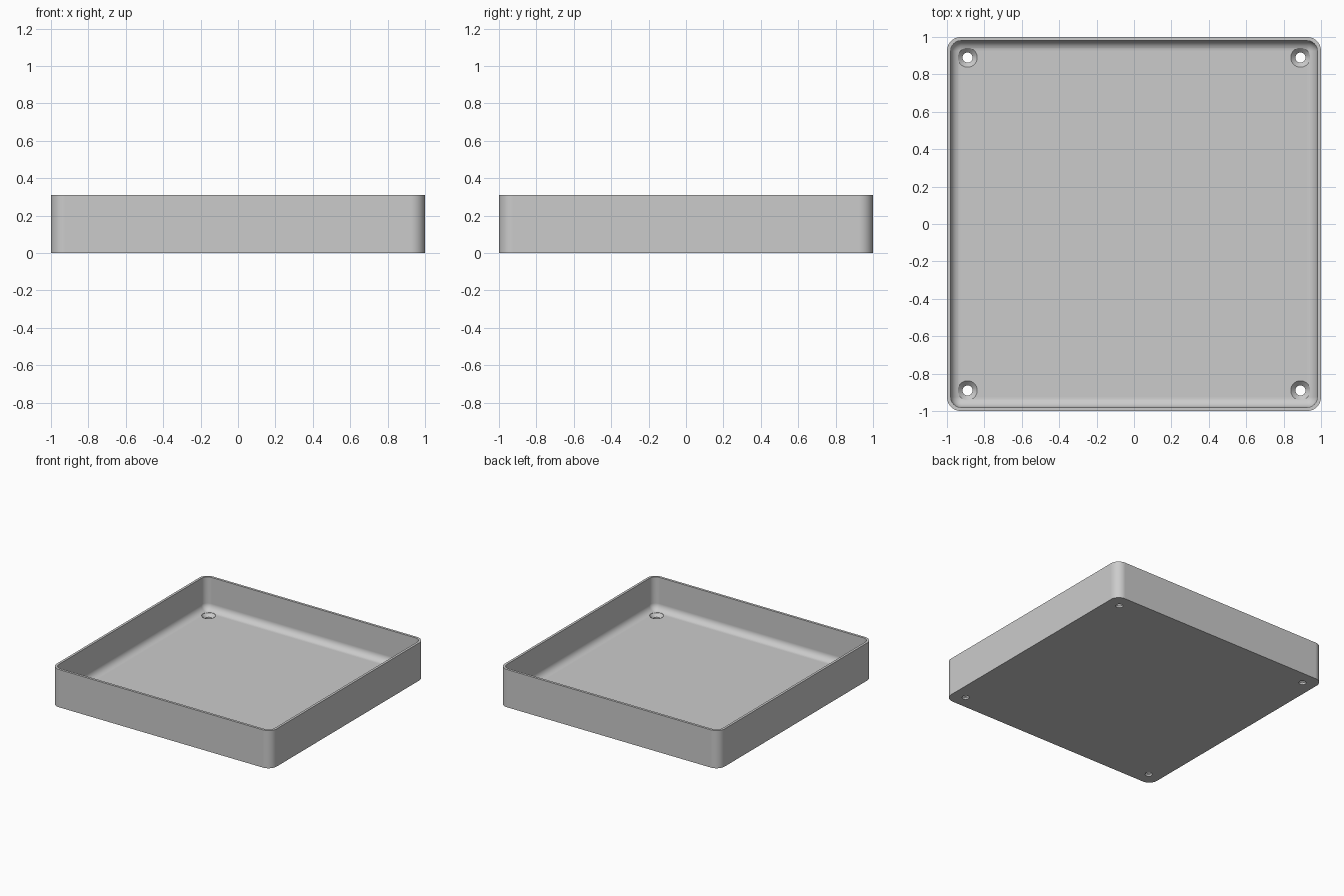
import bpy, bmesh, math

cube = bpy.data.objects.get("Cube")
if cube:
    bpy.data.objects.remove(cube, do_unlink=True)

HEIGHT, FLOOR, WALL = 0.31, 0.04, 0.02
CORNER = 0.075                # outer corner radius
FILLET = CORNER - WALL        # inner corner and floor fillet radius
HOLE_POS, HOLE_R, SINK_R = 0.89, 0.027, 0.052
STEPS = 10

grey = bpy.data.materials.new("plain_grey")
grey.use_nodes = True
colour = (0.6, 0.6, 0.6, 1)
grey.diffuse_color = colour
grey.node_tree.nodes["Principled BSDF"].inputs["Base Color"].default_value = colour


def new_object(name, bm):
    bmesh.ops.recalc_face_normals(bm, faces=bm.faces)
    mesh = bpy.data.meshes.new(name)
    bm.to_mesh(mesh)
    bm.free()
    mesh.materials.append(grey)
    obj = bpy.data.objects.new(name, mesh)
    bpy.context.collection.objects.link(obj)
    return obj


def loft(bm, rings):
    """Join closed rings of points and cap both ends."""
    loops = [[bm.verts.new(p) for p in ring] for ring in rings]
    for a, b in zip(loops, loops[1:]):
        for i in range(len(a)):
            j = (i + 1) % len(a)
            bm.faces.new((a[i], a[j], b[j], b[i]))
    bm.faces.new(loops[0])
    bm.faces.new(loops[-1])


def rounded_square(radius, z):
    """Square with rounded corners about fixed corner centres."""
    c = 1 - CORNER
    points = []
    for quarter, (sx, sy) in enumerate([(1, 1), (-1, 1), (-1, -1), (1, -1)]):
        for k in range(STEPS + 1):
            a = (quarter + k / STEPS) * math.pi / 2
            points.append((sx * c + radius * math.cos(a), sy * c + radius * math.sin(a), z))
    return points


# Tray shell: outer wall, rim, inner wall and floor fillet
rings = [rounded_square(CORNER, 0), rounded_square(CORNER, HEIGHT), rounded_square(FILLET, HEIGHT)]
for k in range(STEPS):
    a = k / STEPS * math.pi / 2
    rings.append(rounded_square(FILLET * math.cos(a), FLOOR + FILLET * (1 - math.sin(a))))
c = 1 - CORNER
rings_floor = [(c, c, FLOOR), (-c, c, FLOOR), (-c, -c, FLOOR), (c, -c, FLOOR)]
bm = bmesh.new()
rings.append([p for p in rings_floor for _ in range(STEPS + 1)])
loft(bm, rings)
bmesh.ops.remove_doubles(bm, verts=bm.verts, dist=1e-5)
tray = new_object("tray", bm)

# Countersunk screw holes
profile = [(HOLE_R, -0.05), (HOLE_R, 0.015), (SINK_R, FLOOR), (SINK_R, 0.15)]
bm = bmesh.new()
for sx in (-1, 1):
    for sy in (-1, 1):
        circle = [i * math.tau / 32 for i in range(32)]
        loft(bm, [[(sx * HOLE_POS + r * math.cos(a), sy * HOLE_POS + r * math.sin(a), z)
                   for a in circle] for r, z in profile])
cutter = new_object("hole_cutter", bm)
cutter.hide_render = True
cutter.hide_set(True)

# Apply the cut, then shade smooth with crisp rims
cut = tray.modifiers.new("holes", "BOOLEAN")
cut.object = cutter
cut.operation = "DIFFERENCE"
cut.solver = "EXACT"
bpy.context.view_layer.objects.active = tray
tray.select_set(True)
bpy.ops.object.modifier_apply(modifier=cut.name)
bpy.data.objects.remove(cutter, do_unlink=True)
bpy.ops.object.shade_smooth_by_angle(angle=math.radians(30))
weighted = tray.modifiers.new("even_shading", "WEIGHTED_NORMAL")
weighted.keep_sharp = True
